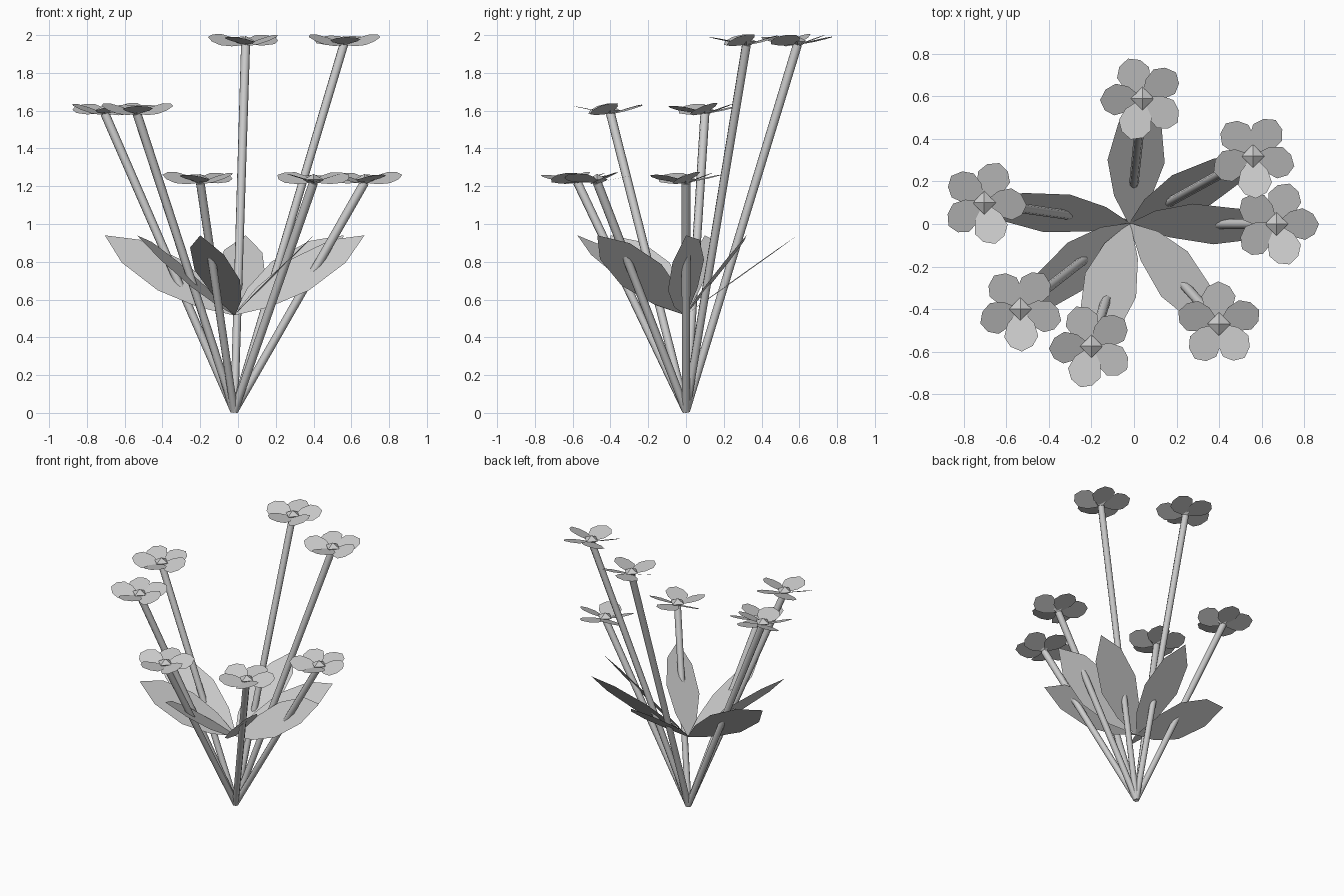
import bpy
import bmesh
from math import radians, sin, cos, tau
from mathutils import Vector

cube = bpy.data.objects.get("Cube")
if cube:
    bpy.data.objects.remove(cube, do_unlink=True)

grey = bpy.data.materials.new("pale_grey")
grey.use_nodes = True
colour = (0.6, 0.6, 0.6, 1)
grey.diffuse_color = colour
grey.node_tree.nodes["Principled BSDF"].inputs["Base Color"].default_value = colour

ROOT = Vector((-0.02, 0, 0.01))
LEAF_ROOT = Vector((-0.02, 0, 0.52))
# Outlines as (fraction of length, fraction of half width)
LEAF = [(0, 0.04), (0.22, 0.65), (0.5, 1), (0.8, 0.75), (1, 0)]
PETAL = [(0, 0.05), (0.35, 0.8), (0.65, 1), (0.88, 0.65), (1, 0)]


def finish(name, bm):
    mesh = bpy.data.meshes.new(name)
    bm.to_mesh(mesh)
    bm.free()
    mesh.materials.append(grey)
    obj = bpy.data.objects.new(name, mesh)
    bpy.context.collection.objects.link(obj)
    return obj


def blade(bm, start, tip, half_width, twist, outline):
    """Flat pointed blade from start to tip, rolled about its own axis."""
    axis = tip - start
    flat = Vector((-axis.y, axis.x, 0)).normalized()
    side = flat * cos(twist) + axis.cross(flat).normalized() * sin(twist)
    right = [start + axis * t - side * w * half_width for t, w in outline]
    left = [start + axis * t + side * w * half_width for t, w in outline[-2::-1]]
    bm.faces.new([bm.verts.new(p) for p in right + left])


def stem(name, top):
    bm = bmesh.new()
    axis = top - ROOT
    turn = axis.to_track_quat('Z', 'Y').to_matrix().to_4x4()
    turn.translation = (ROOT + top) / 2
    bmesh.ops.create_cone(bm, cap_ends=True, segments=8, radius1=0.021,
                          radius2=0.024, depth=axis.length, matrix=turn)
    obj = finish(name, bm)
    bpy.context.view_layer.objects.active = obj
    obj.select_set(True)
    bpy.ops.object.shade_smooth_by_angle(angle=radians(50))
    obj.select_set(False)


def flower(name, centre, spin):
    # Five petals, tips raised
    bm = bmesh.new()
    for i in range(5):
        a = radians(spin) + tau * i / 5
        tip = centre + Vector((0.2 * cos(a), 0.2 * sin(a), 0.04))
        blade(bm, centre, tip, 0.08, radians(22) * cos(a), PETAL)
    finish(name + "_petals", bm)
    # Faceted diamond heart
    bm = bmesh.new()
    mid = centre + Vector((0, 0, 0.015))
    ring = [bm.verts.new(mid + Vector((cos(k * tau / 4), sin(k * tau / 4), 0)) * 0.055)
            for k in range(4)]
    for dz in (0.03, -0.03):
        apex = bm.verts.new(mid + Vector((0, 0, dz)))
        for k in range(4):
            bm.faces.new((ring[k], ring[(k + 1) % 4], apex))
    bmesh.ops.recalc_face_normals(bm, faces=bm.faces[:])
    finish(name + "_heart", bm)


# Flower position and spin
flowers = [
    (0.04, 0.59, 1.95, 110),
    (0.56, 0.32, 1.95, -86),
    (0.67, 0.0, 1.22, -72),
    (0.40, -0.47, 1.22, -53),
    (-0.20, -0.575, 1.22, -105),
    (-0.535, -0.40, 1.585, -88),
    (-0.705, 0.10, 1.585, -75),
]
for n, (x, y, z, spin) in enumerate(flowers, 1):
    head = Vector((x, y, z))
    stem(f"stem_{n}", head)
    flower(f"flower_{n}", head, spin)
    # Leaf below each flower
    bm = bmesh.new()
    tip = Vector((x, y, 0.94))
    heading = (tip - LEAF_ROOT).to_2d().normalized()
    blade(bm, LEAF_ROOT, tip, 0.135, radians(45) * heading.x, LEAF)
    finish(f"leaf_{n}", bm)
